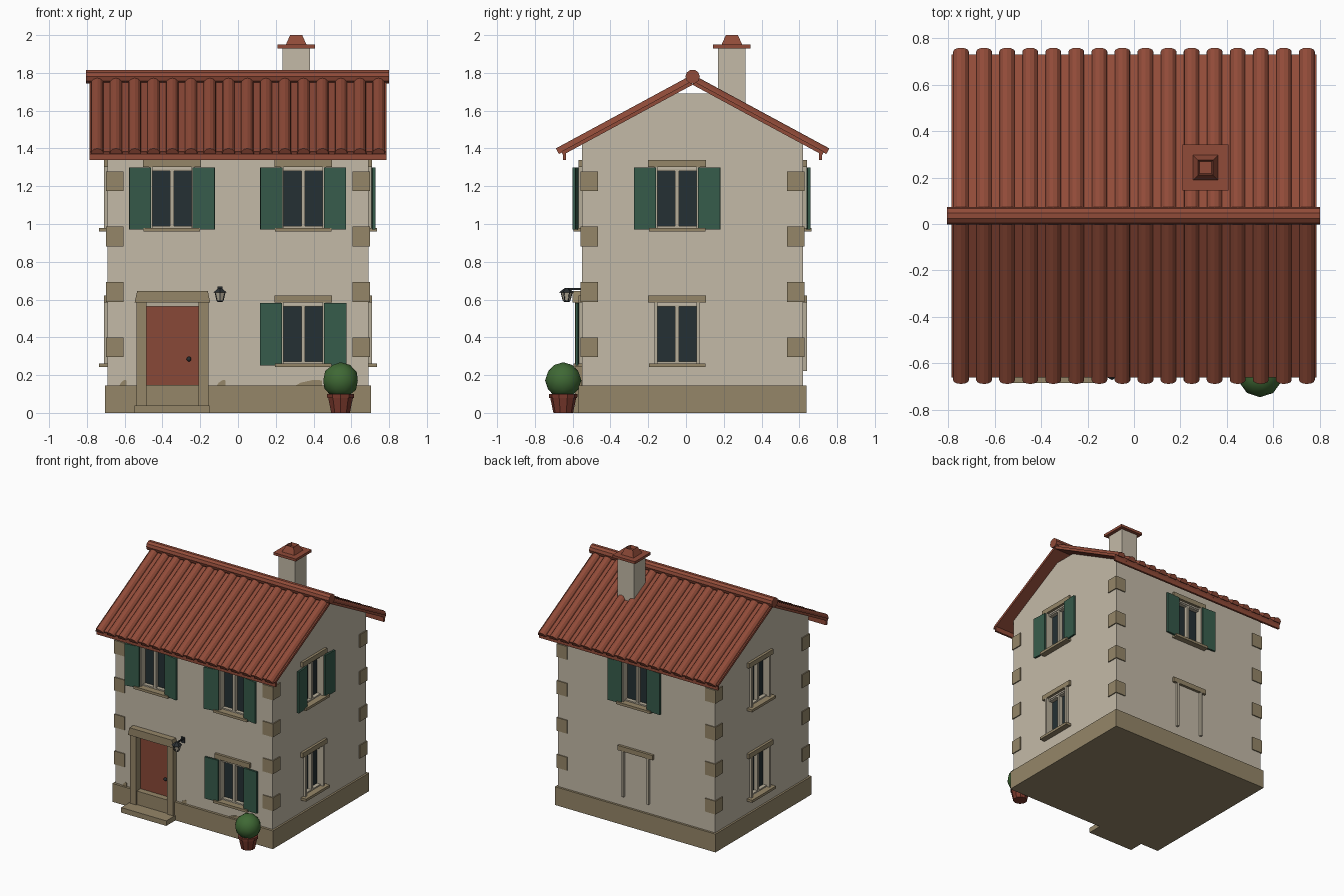
import bpy, bmesh, math
from mathutils import Matrix, Vector

if "Cube" in bpy.data.objects:
    bpy.data.objects.remove(bpy.data.objects["Cube"])


def material(name, rgb):
    m = bpy.data.materials.new(name)
    m.use_nodes = True
    m.diffuse_color = (*rgb, 1)
    m.node_tree.nodes["Principled BSDF"].inputs["Base Color"].default_value = (*rgb, 1)
    return m


PLASTER = material("plaster", (0.55, 0.49, 0.39))
STONE = material("stone", (0.30, 0.24, 0.14))
TILE = material("terracotta_tile", (0.28, 0.07, 0.04))
DOOR = material("door_paint", (0.25, 0.065, 0.038))
GREEN = material("shutter_green", (0.037, 0.105, 0.07))
GLASS = material("dark_glass", (0.018, 0.03, 0.033))
CREAM = material("frame_cream", (0.47, 0.42, 0.32))
LEAF = material("leaf_green", (0.05, 0.14, 0.035))
IRON = material("dark_iron", (0.022, 0.027, 0.03))
POT = material("clay_pot", (0.19, 0.04, 0.025))
ID = Matrix.Identity(4)


def finish(name, bm, mat, M=ID, smooth=False):
    bm.transform(M)
    bmesh.ops.recalc_face_normals(bm, faces=bm.faces[:])
    me = bpy.data.meshes.new(name)
    bm.to_mesh(me)
    bm.free()
    me.materials.append(mat)
    if smooth:
        me.shade_smooth()
    ob = bpy.data.objects.new(name, me)
    bpy.context.collection.objects.link(ob)
    return ob


def box(name, lo, hi, mat, M=ID):
    lo, hi = Vector(lo), Vector(hi)
    bm = bmesh.new()
    bmesh.ops.create_cube(bm, size=1)
    T = Matrix.Translation((lo + hi) / 2) @ Matrix.Diagonal((*(hi - lo), 1))
    return finish(name, bm, mat, M @ T)


def prism(name, pts, depth, mat, M=ID):
    """Extrude a closed xy outline along local z."""
    bm = bmesh.new()
    f = bm.faces.new([bm.verts.new((x, y, 0)) for x, y in pts])
    ext = bmesh.ops.extrude_face_region(bm, geom=[f])["geom"]
    bmesh.ops.translate(bm, vec=(0, 0, depth), verts=[v for v in ext if isinstance(v, bmesh.types.BMVert)])
    return finish(name, bm, mat, M)


def cone(name, r0, r1, z0, z1, sides, mat, at=(0, 0), turn=0):
    bm = bmesh.new()
    bmesh.ops.create_cone(bm, cap_ends=True, segments=sides, radius1=r0, radius2=r1, depth=z1 - z0)
    return finish(name, bm, mat, Matrix.Translation((*at, (z0 + z1) / 2)) @ Matrix.Rotation(turn, 4, 'Z'))


def frame(origin, a, b, c):
    return Matrix.Translation(origin) @ Matrix((a, b, c)).transposed().to_4x4()


X, Y, Z = Vector((1, 0, 0)), Vector((0, 1, 0)), Vector((0, 0, 1))
WX, Y0, Y1, RY = 0.69, -0.55, 0.62, 0.035      # wall extents and ridge line

# Walls and plinth
gable = [(Y0, 0.1), (Y1, 0.1), (Y1, 1.425), (0.125, 1.69), (-0.055, 1.69), (Y0, 1.425)]
walls = prism("walls", gable, 2 * WX, PLASTER, frame((-WX, 0, 0), Y, Z, X))
box("plinth", (-0.705, -0.57, 0), (0.705, 0.637, 0.145), STONE)


def cut(lo, hi, M=ID):
    c = box("opening_cutter", lo, hi, PLASTER, M)
    mod = walls.modifiers.new("opening", 'BOOLEAN')
    mod.operation, mod.object, mod.solver = 'DIFFERENCE', c, 'EXACT'
    bpy.context.view_layer.objects.active = walls
    bpy.ops.object.modifier_apply(modifier=mod.name)
    bpy.data.objects.remove(c)


def window(name, origin, turn, shutters=0, plain=False):
    """Window facing local -y; origin is the middle of the sill line."""
    M = Matrix.Translation(origin) @ Matrix.Rotation(math.radians(turn), 4, 'Z')
    w, h = 0.108, 0.31
    low = -0.04 if plain else 0
    cut((-w, -0.1, low), (w, 0.05, h), M)
    box(name + "_glass", (-w, 0.035, low), (w, 0.052, h), GLASS, M)
    for s in (-1, 1):
        a, b = sorted((s * 0.103, s * 0.12))
        box(name + "_jamb", (a, -0.02, low), (b, 0.035, h + 0.012), CREAM, M)
    if not plain:
        box(name + "_mullion", (-0.01, 0.005, 0), (0.01, 0.035, h), CREAM, M)
        for z in (0, h - 0.01):
            box(name + "_rail", (-w, 0.005, z), (w, 0.035, z + 0.01), CREAM, M)
        box(name + "_sill", (-0.15, -0.045, -0.02), (0.15, 0.03, 0), STONE, M)
    box(name + "_lintel", (-0.153, -0.02, h + 0.012), (0.153, 0.01, h + 0.05), STONE, M)
    if shutters:
        for s in (-1, 1):
            H = M @ Matrix.Translation((s * 0.112, -0.02, 0)) @ Matrix.Rotation(-s * math.radians(shutters), 4, 'Z')
            a, b = sorted((0, s * 0.117))
            box(name + "_shutter", (a, -0.012, -0.01), (b, 0.003, h + 0.01), GREEN, H)


LOW, HIGH = 0.262, 0.98
window("front_upper_left_window", (0.345, Y0, HIGH), 0, 9)
window("front_upper_right_window", (-0.35, Y0, HIGH), 0, 9)
window("front_lower_window", (0.345, Y0, LOW), 0, 2)
window("left_upper_window", (WX, -0.047, HIGH), 90, 3)
window("left_lower_window", (WX, -0.047, LOW), 90)
window("back_upper_window", (0, Y1, HIGH), 180, 3)
window("back_lower_window", (0, Y1, LOW), 180, plain=True)
window("right_upper_window", (-WX, 0.07, HIGH), -90)
window("right_lower_window", (-WX, 0.07, LOW), -90)

# Corner stones
for i in range(4):
    z = 0.295 + i * 0.293
    for x0, x1 in ((-0.698, -0.607), (0.607, 0.698)):
        for y0, y1 in ((-0.558, -0.465), (0.535, 0.628)):
            box("corner_stone", (x0, y0, z), (x1, y1, z + 0.105), STONE)

# Front door
cut((-0.485, -0.6, 0.145), (-0.21, -0.51, 0.585))
box("door", (-0.485, -0.53, 0.14), (-0.21, -0.505, 0.565), DOOR)
box("door_head", (-0.485, -0.56, 0.563), (-0.21, -0.505, 0.585), CREAM)
for x in (-0.537, -0.21):
    box("door_jamb", (x, -0.588, 0.04), (x + 0.053, -0.51, 0.585), STONE)
prism("door_lintel", [(-0.547, 0.585), (-0.147, 0.585), (-0.16, 0.645), (-0.534, 0.645)], 0.07, STONE,
      frame((0, -0.6, 0), X, Z, Y))
box("door_threshold", (-0.485, -0.578, 0.03), (-0.21, -0.505, 0.147), STONE)
box("door_step", (-0.547, -0.685, 0), (-0.15, -0.55, 0.04), STONE)
bm = bmesh.new()
bmesh.ops.create_uvsphere(bm, u_segments=10, v_segments=6, radius=0.013)
finish("door_knob", bm, IRON, Matrix.Translation((-0.26, -0.54, 0.285)), True)

# Patches of bare stone above the plinth
for x, w in ((-0.61, 0.04), (-0.09, 0.05), (0.37, 0.15)):
    pts = [(-w / 2, 0.14), (w / 2, 0.14), (w / 2, 0.172), (w / 5, 0.175), (-w / 4, 0.16)]
    prism("bare_patch", pts, 0.006, STONE, frame((x, Y0 - 0.004, 0), X, Z, Y))

# Roof: two slopes with half-round ribs, eave boards and a ridge
PITCH = math.radians(28.4)
co, si = math.cos(PITCH), math.sin(PITCH)
rib = [(0.034 * math.cos(math.pi * k / 6), 0.014 + 0.034 * math.sin(math.pi * k / 6)) for k in range(7)]
for side, s in (("front", -1), ("back", 1)):
    normal, down = Vector((0, s * si, co)), Vector((0, s * co, -si))
    R = frame((0, RY, 1.737), X, normal, down)
    box(side + "_roof_slab", (-0.787, 0, 0), (0.787, 0.02, 0.78), TILE, R)
    for i in range(16):
        prism(side + "_roof_rib", rib, 0.797, TILE, R @ Matrix.Translation((-0.745 + i * 0.0993, 0, 0)))
    y = RY + s * 0.678
    box(side + "_eave_board", (-0.785, y - 0.008, 1.338), (0.785, y + 0.008, 1.385), TILE)
bm = bmesh.new()
bmesh.ops.create_cone(bm, cap_ends=True, segments=10, radius1=0.038, radius2=0.038, depth=1.605)
finish("ridge_tile", bm, TILE, Matrix.Translation((-0.002, RY, 1.78)) @ Matrix.Rotation(math.pi / 2, 4, 'Y'))

# Chimney
CX, CY = 0.308, 0.243
box("chimney_stack", (CX - 0.073, CY - 0.073, 1.5), (CX + 0.073, CY + 0.073, 1.93), PLASTER)
box("chimney_cap", (CX - 0.099, CY - 0.099, 1.93), (CX + 0.099, CY + 0.099, 1.95), TILE)
bm = bmesh.new()
top = bmesh.ops.create_cone(bm, cap_ends=True, segments=4, radius1=0.077, radius2=0.045, depth=0.05)
lid = max(bm.faces, key=lambda f: f.calc_center_median().z)
bmesh.ops.inset_region(bm, faces=[lid], thickness=0.008)
bmesh.ops.translate(bm, vec=(0, 0, -0.025), verts=lid.verts[:])
finish("chimney_pot", bm, TILE, Matrix.Translation((CX, CY, 1.975)) @ Matrix.Rotation(math.pi / 4, 4, 'Z'))

# Wall lantern
L = (-0.095, -0.632)
cone("lantern_glass", 0.018, 0.03, 0.592, 0.638, 6, CREAM, L)
cone("lantern_roof", 0.04, 0.008, 0.638, 0.662, 6, IRON, L)
cone("lantern_base", 0.014, 0.02, 0.587, 0.594, 6, IRON, L)
for k in range(6):
    a = k * math.pi / 3 + math.pi / 6
    d = Vector((math.cos(a), math.sin(a), 0))
    B = Matrix.Translation((*L, 0.615)) @ Matrix.Translation(d * 0.024) @ Matrix.Rotation(a, 4, 'Z') @ Matrix.Rotation(0.26, 4, 'Y')
    box("lantern_bar", (-0.002, -0.002, -0.024), (0.002, 0.002, 0.024), IRON, B)
box("lantern_arm", (L[0] - 0.005, L[1], 0.65), (L[0] + 0.005, Y0, 0.66), IRON)
box("lantern_plate", (L[0] - 0.014, Y0 - 0.008, 0.625), (L[0] + 0.014, Y0, 0.67), IRON)

# Potted shrub
P = (0.543, -0.65)
cone("plant_pot", 0.052, 0.07, 0, 0.085, 10, POT, P)
cone("pot_rim", 0.074, 0.075, 0.08, 0.1, 10, POT, P)
bm = bmesh.new()
bmesh.ops.create_icosphere(bm, subdivisions=2, radius=0.096)
finish("shrub", bm, LEAF, Matrix.Translation((*P, 0.172)), True)
